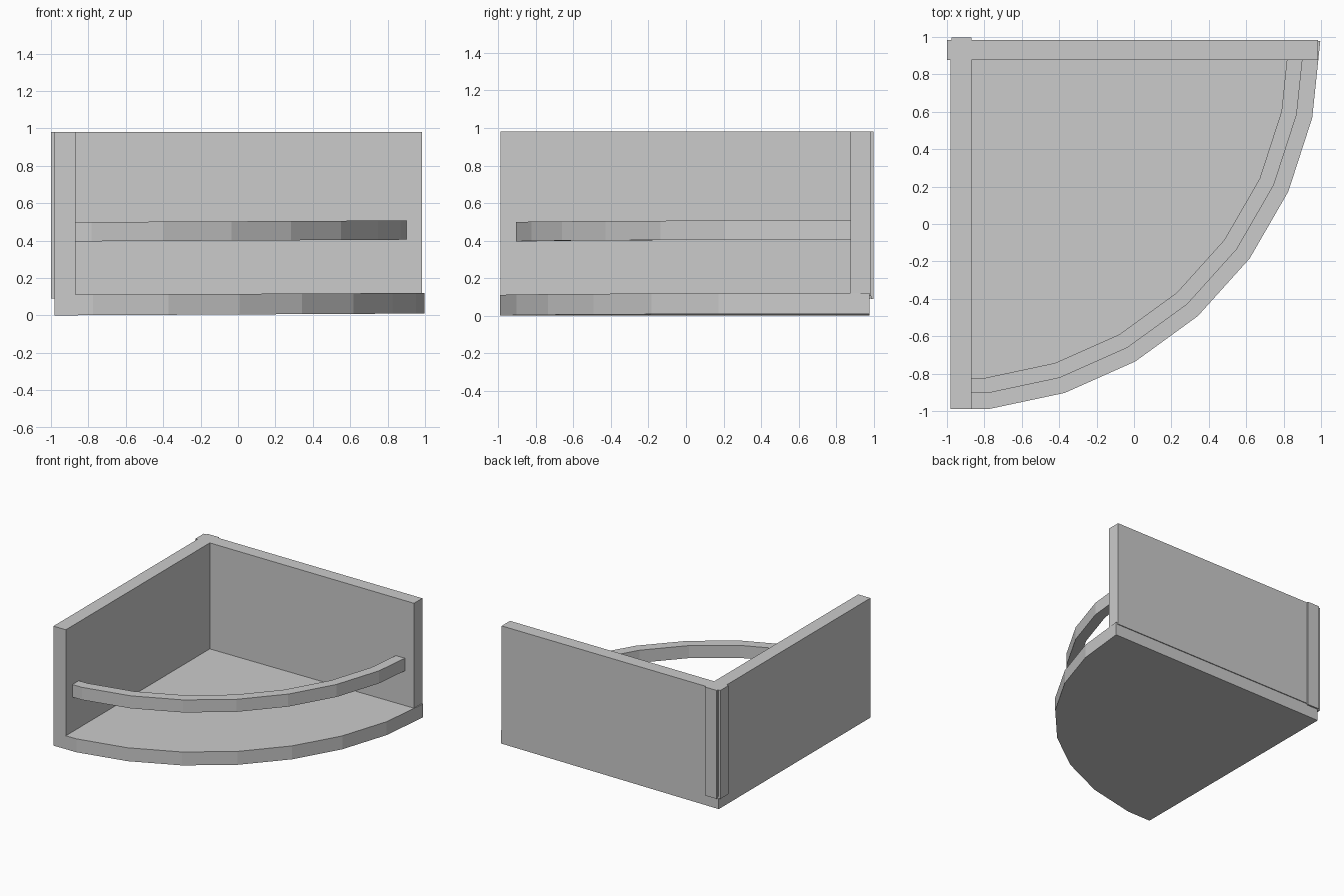
import bpy, bmesh
from math import sin, cos, radians

if "Cube" in bpy.data.objects:
    bpy.data.objects.remove(bpy.data.objects["Cube"])

CX, CY = -0.982, 0.978          # back corner, centre of the quarter arcs


def tilt(x):
    return 0.01 * (x + 0.98) / 1.98


def arc(r):
    # facets of a 30-sided circle, from the front round to the right
    return [(CX + r * sin(radians(a)), CY - r * cos(radians(a))) for a in range(6, 91, 12)]


def clipped_arc(r, x0, y1):
    # same arc, ending on the inner faces of the two walls
    p = arc(r)
    (xa, ya), (xb, yb) = p[-2:]
    t = (y1 - ya) / (yb - ya)
    return [(x0, p[0][1])] + p[:-1] + [(xa + t * (xb - xa), y1)]


def prism(name, outline, z0, z1, slope=False):
    bm = bmesh.new()
    off = tilt if slope else (lambda x: 0.0)
    face = bm.faces.new([bm.verts.new((x, y, z0 + off(x))) for x, y in outline])
    top = bmesh.ops.extrude_face_region(bm, geom=[face])
    verts = [v for v in top["geom"] if isinstance(v, bmesh.types.BMVert)]
    bmesh.ops.translate(bm, verts=verts, vec=(0, 0, z1 - z0))
    bmesh.ops.recalc_face_normals(bm, faces=bm.faces)
    me = bpy.data.meshes.new(name)
    bm.to_mesh(me)
    bm.free()
    ob = bpy.data.objects.new(name, me)
    bpy.context.collection.objects.link(ob)
    return ob


def box(name, x0, x1, y0, y1, z0, z1):
    return prism(name, [(x0, y0), (x1, y0), (x1, y1), (x0, y1)], z0, z1)


# Quarter-round base, very slightly tilted
edge = arc(1.978)
prism("base", [(CX, CY), (CX, edge[0][1])] + edge, 0.0, 0.11, slope=True)

# Two walls meeting at the back corner
box("side_wall", -0.982, -0.87, -0.989, 0.877, 0.105, 0.98)
box("back_wall", -0.982, 0.983, 0.877, 0.985, 0.105, 0.98)

# Thin plates on the outside of the corner
box("side_corner_plate", -1.0, -0.982, 0.877, 0.983, 0.09, 0.98)
box("back_corner_plate", -0.977, -0.87, 0.985, 0.998, 0.09, 0.98)

# Curved rail between the walls
outer = clipped_arc(1.893, -0.87, 0.877)
inner = clipped_arc(1.81, -0.87, 0.877)
prism("curved_rail", outer + inner[::-1], 0.395, 0.498, slope=True)
